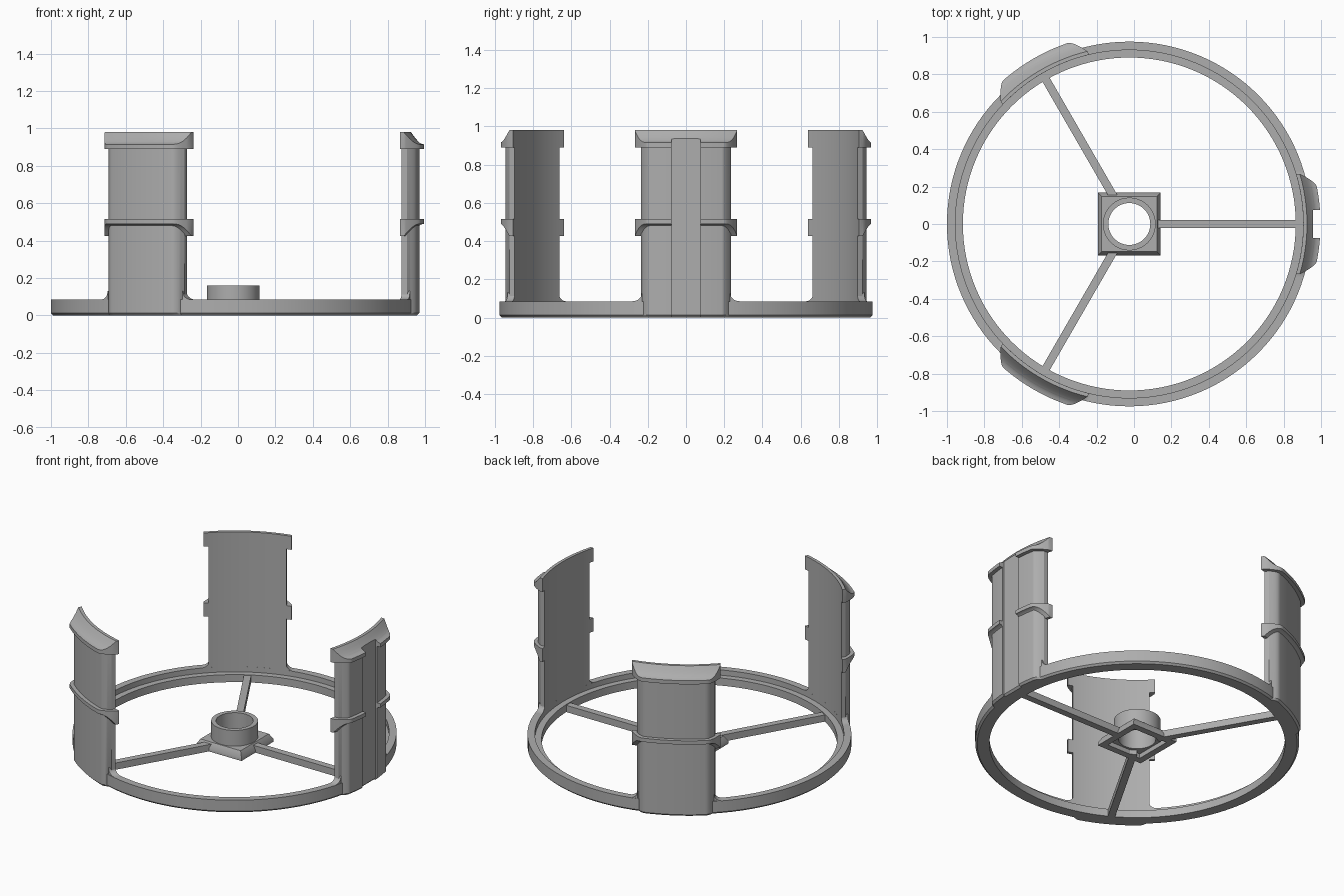
import bpy, bmesh, math
from mathutils import Matrix, Vector

if "Cube" in bpy.data.objects:
    bpy.data.objects.remove(bpy.data.objects["Cube"])

CX = -0.025            # ring axis position
R_IN, Z_TOP = 0.93, 0.98

grey = bpy.data.materials.new("plain grey")
grey.diffuse_color = (0.42, 0.42, 0.42, 1)
grey.use_nodes = True
grey.node_tree.nodes["Principled BSDF"].inputs["Base Color"].default_value = grey.diffuse_color


def finish(bm, name, angle=0.0, smooth=True):
    bmesh.ops.recalc_face_normals(bm, faces=bm.faces[:])
    me = bpy.data.meshes.new(name)
    bm.to_mesh(me)
    bm.free()
    me.materials.append(grey)
    ob = bpy.data.objects.new(name, me)
    bpy.context.collection.objects.link(ob)
    ob.matrix_world = Matrix.Translation((CX, 0, 0)) @ Matrix.Rotation(angle, 4, 'Z')
    if smooth:
        bpy.ops.object.select_all(action='DESELECT')
        ob.select_set(True)
        bpy.context.view_layer.objects.active = ob
        bpy.ops.object.shade_smooth_by_angle(angle=math.radians(30))
    return ob


def skin(bm, loops, closed=False):
    """Join equal-length loops of points into a solid."""
    rows = [[bm.verts.new(p) for p in lp] for lp in loops]
    n = len(rows[0])
    pairs = list(zip(rows, rows[1:]))
    if closed:
        pairs.append((rows[-1], rows[0]))
    for a, b in pairs:
        for i in range(n):
            j = (i + 1) % n
            bm.faces.new((a[i], a[j], b[j], b[i]))
    if not closed:
        bm.faces.new(rows[0])
        bm.faces.new(rows[-1])


def lathe(name, profile, seg):
    bm = bmesh.new()
    skin(bm, [[(r * math.cos(a), r * math.sin(a), z) for r, z in profile]
              for a in (2 * math.pi * k / seg for k in range(seg))], closed=True)
    return finish(bm, name)


def sweep(bm, ts, section):
    """Sweep a (radius, height) section sideways along a wall of the ring."""
    skin(bm, [[(math.sqrt(r * r - t * t), t, z) for r, z in section(t)] for t in ts])


def steps(a, b, n):
    return [a + (b - a) * k / n for k in range(n + 1)]


def drop(r):
    """Concave slope of a lip, as height lost at a given radius."""
    u = min(max((r - 0.95) / 0.072, 0), 1)
    return 0.065 * math.sin(u * math.pi / 2)


def rounded_end(t, full, flat, edge, end):
    """Outer radius: constant, then easing in toward the wall's side."""
    u = max(abs(t) - flat, 0) / (end - flat)
    return full - (full - edge) * u ** 1.6


def post_section(t):
    r = rounded_end(t, 0.997, 0.19, 0.958, 0.235)
    return [(R_IN, 0), (r - 0.012, 0), (r, 0.012)] + \
           [(q, Z_TOP - drop(q)) for q in steps(r, 0.95, 4)] + [(R_IN, Z_TOP)]


def groove_section(t):
    r = math.hypot(0.983, t)
    return [(R_IN, 0), (r - 0.012, 0), (r, 0.012)] + \
           [(q, Z_TOP - drop(q)) for q in steps(r, 0.95, 4)] + [(R_IN, Z_TOP)]


def top_lip(t):
    r = rounded_end(t, 1.022, 0.2, 0.952, 0.267)
    return [(R_IN, 0.89), (r, 0.89)] + \
           [(q, Z_TOP - drop(q)) for q in steps(r, 0.95, 5)] + [(R_IN, Z_TOP)]


def middle_lip(t):
    r = rounded_end(t, 1.022, 0.2, 0.952, 0.267)
    return [(R_IN, 0.515), (r, 0.515)] + \
           [(q, 0.425 + drop(q)) for q in steps(r, 0.95, 5)] + [(R_IN, 0.425)]


def fillet_section(t):
    u = min((abs(t) - 0.23) / 0.05, 1)
    top = 0.085 + 0.045 * (1 - math.sqrt(max(1 - (1 - u) ** 2, 0)))
    return [(R_IN, 0.06), (0.972, 0.06), (0.972, top), (R_IN, top)]


# base ring with a lower inner ledge
lathe("base_ring", [(0.89, 0), (0.963, 0), (0.975, 0.012), (0.975, 0.085),
                    (R_IN, 0.085), (R_IN, 0.05), (0.89, 0.05)], 128)

# three upright posts with lips; the first has a groove down its outer face
for k in range(3):
    ang = k * 2 * math.pi / 3
    gap = 0.075 if k == 0 else 0
    post_spans = [(-0.235, -gap), (gap, 0.235)] if gap else [(-0.235, 0.235)]
    lip_spans = [(-0.267, -gap), (gap, 0.267)] if gap else [(-0.267, 0.267)]

    bm = bmesh.new()
    for a, b in post_spans:
        sweep(bm, steps(a, b, 40), post_section)
    if gap:
        sweep(bm, steps(-gap, gap, 6), groove_section)
    finish(bm, f"post_{k + 1}", ang)

    for name, section in (("top_lip", top_lip), ("middle_lip", middle_lip)):
        bm = bmesh.new()
        for a, b in lip_spans:
            sweep(bm, steps(a, b, 40), section)
        finish(bm, f"{name}_{k + 1}", ang)

    bm = bmesh.new()
    for s in (-1, 1):
        sweep(bm, [s * t for t in steps(0.23, 0.28, 8)], fillet_section)
    finish(bm, f"post_fillet_{k + 1}", ang)

    # spoke from hub to ring
    bm = bmesh.new()
    skin(bm, [[(x, -0.022, 0), (x, 0.022, 0), (x, 0.022, 0.045), (x, -0.022, 0.045)]
              for x in (0.13, 0.9)])
    finish(bm, f"spoke_{k + 1}", ang, smooth=False)

# square hub plate: hollow below, bevelled above, with a round hole
SEG = 64


def square(h, z):
    out = []
    for k in range(SEG):
        a = 2 * math.pi * k / SEG
        c, s = math.cos(a), math.sin(a)
        m = h / max(abs(c), abs(s))
        out.append((c * m, s * m, z))
    return out


def circle(r, z):
    return [(r * math.cos(2 * math.pi * k / SEG), r * math.sin(2 * math.pi * k / SEG), z)
            for k in range(SEG)]


bm = bmesh.new()
skin(bm, [square(0.125, 0), square(0.168, 0), square(0.168, 0.02), square(0.148, 0.055),
          circle(0.112, 0.055), circle(0.112, 0.03), square(0.125, 0.03)], closed=True)
finish(bm, "hub_plate")

# hub collar
lathe("hub_collar", [(0.112, 0.04), (0.141, 0.04), (0.141, 0.16), (0.112, 0.16)], SEG)
